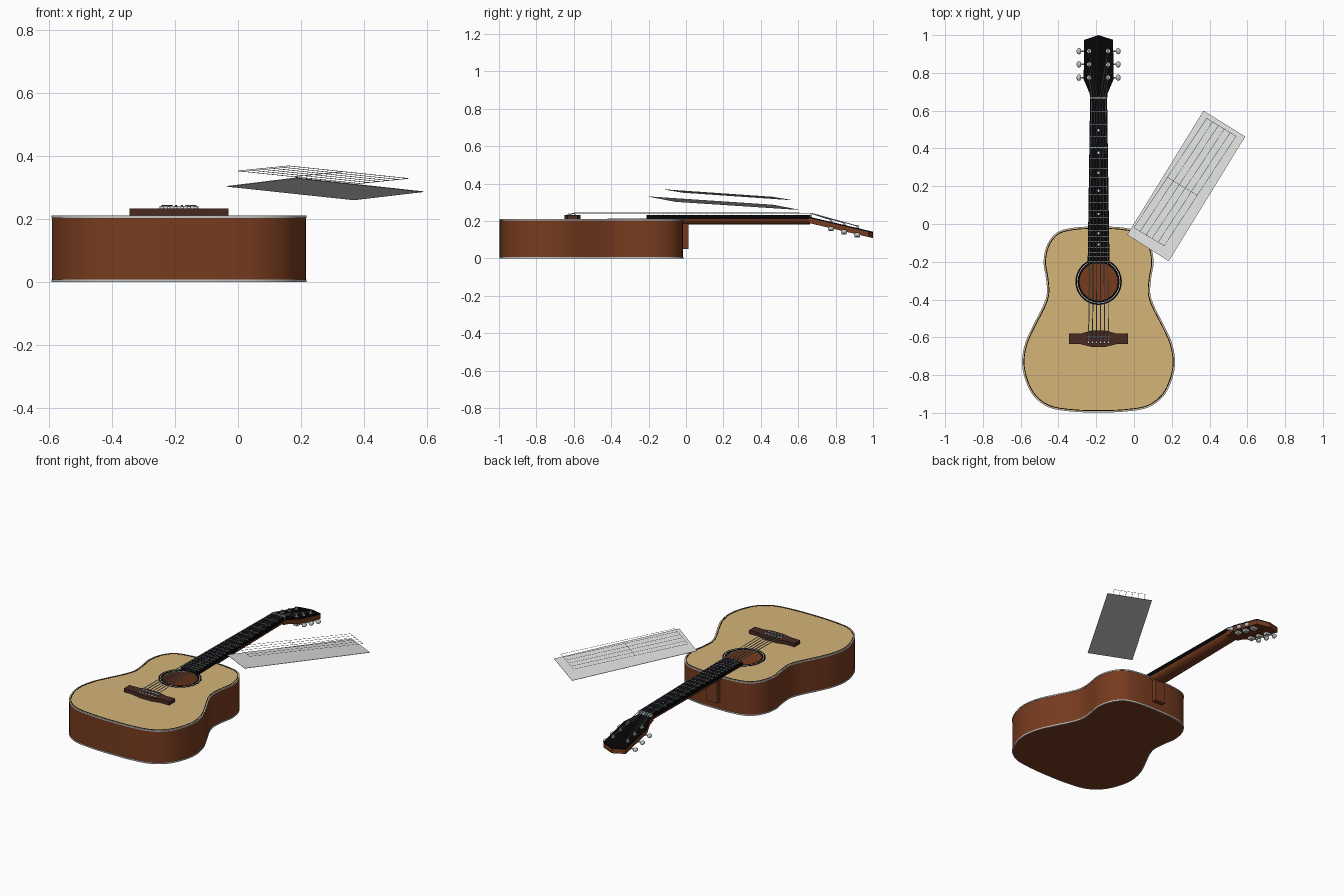
import bpy, bmesh, math
from mathutils import Vector

if "Cube" in bpy.data.objects:
    bpy.data.objects.remove(bpy.data.objects["Cube"])

CX = -0.1875  # guitar centre line


def material(name, rgb):
    m = bpy.data.materials.new(name)
    m.diffuse_color = (*rgb, 1)
    m.use_nodes = True
    m.node_tree.nodes["Principled BSDF"].inputs["Base Color"].default_value = m.diffuse_color
    return m


spruce = material("pale_spruce", (0.66, 0.455, 0.19))
brown = material("red_brown_wood", (0.185, 0.044, 0.0135))
dark = material("dark_brown_wood", (0.065, 0.023, 0.015))
black = material("black", (0.0015, 0.0015, 0.0015))
grey = material("light_grey", (0.73, 0.75, 0.73))
silver = material("silver", (0.55, 0.57, 0.55))
green = material("string_green", (0.04, 0.42, 0.20))
purple = material("string_purple", (0.38, 0.10, 0.48))
slate = material("string_slate", (0.33, 0.38, 0.50))


def finish(ob, mat, smooth=True):
    ob.data.materials.clear()
    ob.data.materials.append(mat)
    bpy.ops.object.select_all(action='DESELECT')
    ob.select_set(True)
    bpy.context.view_layer.objects.active = ob
    if smooth:
        bpy.ops.object.shade_smooth_by_angle(angle=math.radians(35))
    return ob


def slab(name, loops, z0, z1, mat, slope=None):
    """Flat plate with outline loops[0]; further loops are holes."""
    cu = bpy.data.curves.new(name, 'CURVE')
    cu.dimensions, cu.fill_mode, cu.extrude = '2D', 'BOTH', (z1 - z0) / 2
    for loop in loops:
        s = cu.splines.new('POLY')
        s.points.add(len(loop) - 1)
        for p, (x, y) in zip(s.points, loop):
            p.co = (x, y, 0, 1)
        s.use_cyclic_u = True
    ob = bpy.data.objects.new(name, cu)
    bpy.context.collection.objects.link(ob)
    bpy.ops.object.select_all(action='DESELECT')
    ob.select_set(True)
    bpy.context.view_layer.objects.active = ob
    bpy.ops.object.convert(target='MESH')
    ob = bpy.context.object
    for v in ob.data.vertices:
        v.co.z += (z0 + z1) / 2
        if slope:
            v.co.z += slope(v.co.y)
    return finish(ob, mat)


def circle(r, cy, n=48):
    return [(CX + r * math.cos(2 * math.pi * i / n), cy + r * math.sin(2 * math.pi * i / n)) for i in range(n)]


def mirrored(half):
    """Right half outline (offset from centre line, y) to a full loop."""
    return [(CX + x, y) for x, y in half] + [(CX - x, y) for x, y in reversed(half) if x > 1e-4]


def inset(loop, d):
    out, n = [], len(loop)
    for i in range(n):
        a, b = Vector(loop[i - 1]), Vector(loop[(i + 1) % n])
        t = (b - a).normalized()
        out.append((loop[i][0] - t.y * d, loop[i][1] + t.x * d))
    return out


def smooth_loop(pts, steps=6):
    out, n = [], len(pts)
    for i in range(n):
        p = [Vector(pts[(i + k) % n]) for k in (-1, 0, 1, 2)]
        for s in range(steps):
            t = s / steps
            v = 0.5 * (2 * p[1] + (p[2] - p[0]) * t + (2 * p[0] - 5 * p[1] + 4 * p[2] - p[3]) * t * t
                       + (3 * p[1] - p[0] - 3 * p[2] + p[3]) * t ** 3)
            out.append((v.x, v.y))
    return out


def rod(name, a, b, r, mat, n=12):
    a, b = Vector(a), Vector(b)
    d = b - a
    bpy.ops.mesh.primitive_cylinder_add(vertices=n, radius=r, depth=d.length, location=(a + b) / 2)
    ob = bpy.context.object
    ob.name = name
    ob.rotation_euler = d.to_track_quat('Z', 'Y').to_euler()
    return finish(ob, mat)


def box(name, x0, x1, y0, y1, z0, z1, mat):
    return slab(name, [[(x0, y0), (x1, y0), (x1, y1), (x0, y1)]], z0, z1, mat)


def ball(name, loc, scale, mat):
    bpy.ops.mesh.primitive_uv_sphere_add(segments=12, ring_count=8, radius=1, location=loc)
    ob = bpy.context.object
    ob.name, ob.scale = name, scale
    return finish(ob, mat)


# Body: hollow sides, back, top with sound hole
body = smooth_loop(mirrored([
    (0, -0.998), (0.14, -0.993), (0.26, -0.972), (0.342, -0.913), (0.388, -0.825), (0.405, -0.73),
    (0.388, -0.63), (0.343, -0.53), (0.297, -0.44), (0.274, -0.37), (0.278, -0.29), (0.291, -0.20),
    (0.272, -0.11), (0.217, -0.043), (0.12, -0.018), (0, -0.014)]))
HOLE = -0.305
slab("body_sides", [inset(body, 0.002), inset(body, 0.012)], 0.004, 0.204, brown)
slab("body_back", [inset(body, 0.0035)], 0.001, 0.010, brown)
slab("soundboard", [inset(body, 0.0035), circle(0.102, HOLE)], 0.203, 0.210, spruce)
slab("lower_binding", [body, inset(body, 0.005)], 0.0, 0.008, silver)
slab("upper_binding", [body, inset(body, 0.0045)], 0.203, 0.2105, silver)
slab("purfling", [inset(body, 0.008), inset(body, 0.0125)], 0.2095, 0.2112, black)

# Rosette around the sound hole
slab("rosette", [circle(0.123, HOLE), circle(0.101, HOLE)], 0.2095, 0.2112, black)
slab("rosette_line", [circle(0.115, HOLE), circle(0.111, HOLE)], 0.2112, 0.2118, silver)

# Bridge and saddle
slab("bridge", [mirrored([(0, -0.650), (0.04, -0.650), (0.095, -0.636), (0.157, -0.636),
                          (0.157, -0.580), (0.095, -0.580), (0.04, -0.565), (0, -0.565)])], 0.21, 0.232, dark)
box("saddle", CX - 0.062, CX + 0.062, -0.597, -0.592, 0.232, 0.240, grey)

# Neck with rounded underside, heel and fingerboard
Y0, Y1, W0, W1 = -0.21, 0.665, 0.058, 0.045


def half_width(y):
    return W0 + (W1 - W0) * (y - Y0) / (Y1 - Y0)


bm = bmesh.new()
rings = []
for y in (-0.02, 0.664):
    w = half_width(y) - 0.001
    rings.append([bm.verts.new((CX + w * math.cos(a), y, 0.217 - 0.037 * math.sin(a) ** 0.8))
                  for a in [math.pi * i / 14 for i in range(14)] + [math.pi - 1e-6]])
n = len(rings[0])
for i in range(n):
    j = (i + 1) % n
    bm.faces.new((rings[0][i], rings[0][j], rings[1][j], rings[1][i]))
for r in rings:
    bm.faces.new(r)
bmesh.ops.recalc_face_normals(bm, faces=bm.faces)
me = bpy.data.meshes.new("neck")
bm.to_mesh(me)
neck = bpy.data.objects.new("neck", me)
bpy.context.collection.objects.link(neck)
finish(neck, brown)
box("heel", CX - 0.035, CX + 0.035, -0.03, 0.013, 0.05, 0.20, brown)
slab("fingerboard", [mirrored([(0, Y0), (W0, Y0), (W1, Y1), (0, Y1)])], 0.2105, 0.232, black)
box("nut", CX - W1, CX + W1, Y1, Y1 + 0.008, 0.215, 0.239, grey)

# Frets and position dots
scale_len = Y1 + 0.595
frets = [Y1 - scale_len * (1 - 2 ** (-k / 12)) for k in range(21)]
for k in range(1, 21):
    y, w = frets[k], half_width(frets[k])
    box("fret", CX - w, CX + w, y - 0.0015, y + 0.0015, 0.231, 0.2345, silver)
    if k in (3, 5, 7, 9, 12, 15, 17):
        ym = (y + frets[k - 1]) / 2
        slab("position_dot", [circle(0.006, ym, 16)], 0.2315, 0.2328, grey)


# Tilted headstock with black face
def tilt(y):
    return -0.235 * (y - 0.66)


head = mirrored([(0, 0.655), (0.045, 0.655), (0.047, 0.69), (0.079, 0.765), (0.077, 0.975), (0, 1.0)])
slab("headstock", [head], 0.188, 0.215, brown, tilt)
slab("headstock_face", [head], 0.215, 0.222, black, tilt)

# Tuners, strings and bridge pins
string_mats = [silver, green, purple, slate, slate, silver]
for side in (-1, 1):
    for k in range(3):
        y = 0.775 + 0.07 * k
        z = 0.222 + tilt(y)
        post = CX + side * 0.05
        rod("tuner_post", (post, y, z - 0.045), (post, y, z + 0.016), 0.006, silver)
        rod("tuner_washer", (post, y, z - 0.002), (post, y, z + 0.003), 0.011, silver)
        box("tuner_housing", post - 0.014, post + 0.014, y - 0.014, y + 0.014, z - 0.05, z - 0.030, silver)
        rod("tuner_shaft", (post, y, z - 0.036), (CX + side * 0.1, y, z - 0.036), 0.004, silver)
        ball("tuner_button", (CX + side * 0.104, y, z - 0.036), (0.013, 0.017, 0.012), silver)
        i = k if side < 0 else 5 - k
        f = (i - 2.5) / 2.5
        xb, xn = CX + f * 0.053, CX + f * 0.036
        m = string_mats[i]
        r = 0.0026 - 0.0001 * i
        rod("string", (xb, -0.595, 0.242), (xn, Y1 + 0.004, 0.241), r, m)
        rod("string_head", (xn, Y1 + 0.004, 0.241), (post, y, z + 0.011), r, m)
        rod("string_tail", (xb, -0.627, 0.233), (xb, -0.595, 0.242), r, m)
        ball("bridge_pin", (xb, -0.627, 0.234), (0.006, 0.006, 0.006), grey)

# Floating tilted panel
corners = [Vector(c) for c in ((-0.036, -0.057, 0.303), (0.184, -0.197, 0.33),
                               (0.589, 0.463, 0.286), (0.368, 0.60, 0.26))]
bm = bmesh.new()
low = [bm.verts.new(c - Vector((0, 0, 0.001))) for c in corners]
top = [bm.verts.new(c + Vector((0, 0, 0.001))) for c in corners]
bm.faces.new(low[::-1])
bm.faces.new(top)
for i in range(4):
    j = (i + 1) % 4
    bm.faces.new((low[i], low[j], top[j], top[i]))
me = bpy.data.meshes.new("panel")
bm.to_mesh(me)
panel = bpy.data.objects.new("panel", me)
bpy.context.collection.objects.link(panel)
finish(panel, grey, False)

# Thin lines and crossbars above the panel
a0, a1 = Vector((0.0, -0.02, 0.352)), Vector((0.16, -0.115, 0.368))
b0, b1 = Vector((0.385, 0.56, 0.312)), Vector((0.54, 0.465, 0.328))
for i in range(6):
    rod("panel_line", a0.lerp(a1, i / 5), b0.lerp(b1, i / 5), 0.001, silver, 4)
for t in (0, 0.46, 1):
    rod("panel_crossbar", a0.lerp(b0, t), a1.lerp(b1, t), 0.001, silver, 4)
